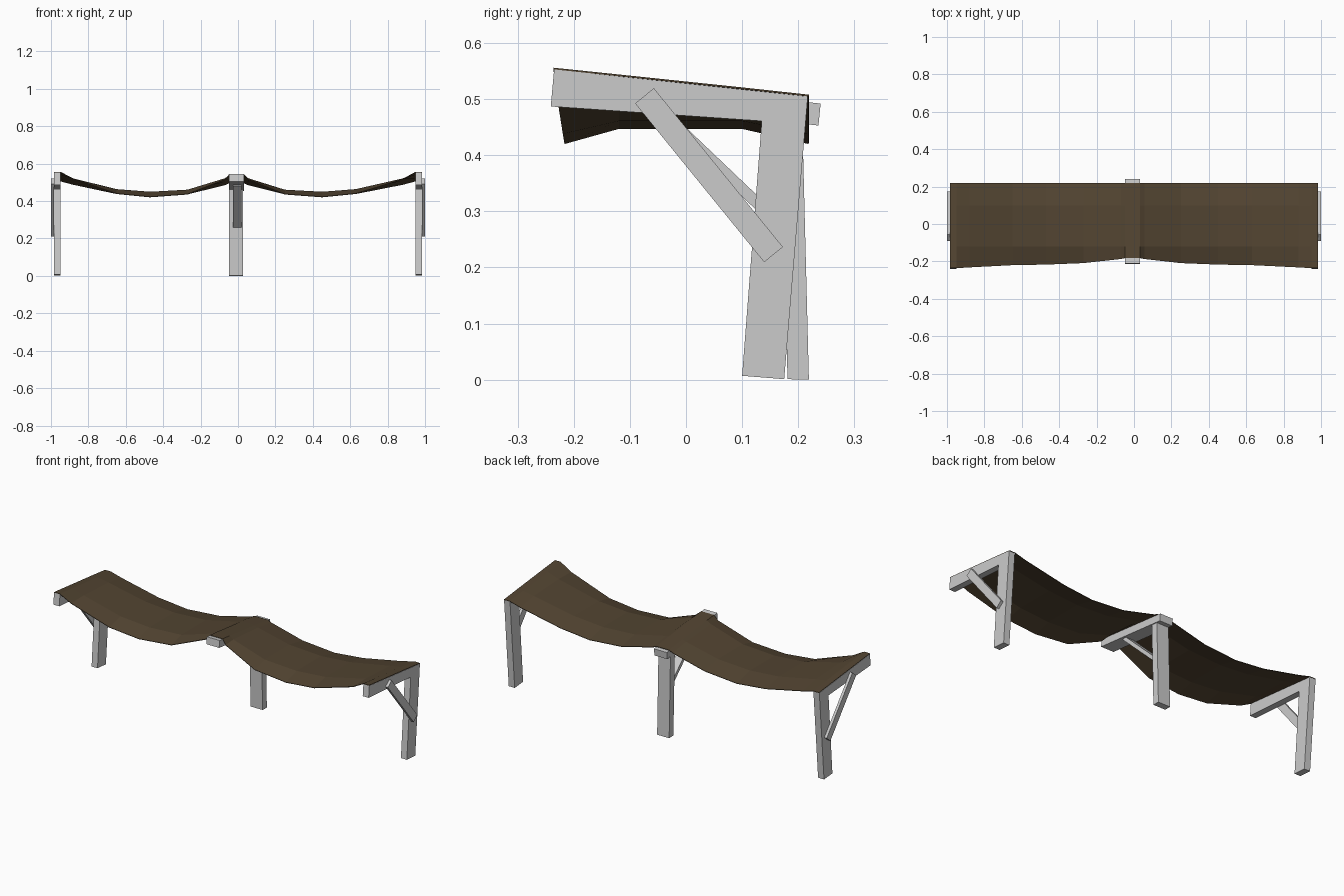
import bpy
import math

if "Cube" in bpy.data.objects:
    bpy.data.objects.remove(bpy.data.objects["Cube"])


def add_mesh(name, verts, faces):
    mesh = bpy.data.meshes.new(name)
    mesh.from_pydata(verts, [], faces)
    mesh.update()
    ob = bpy.data.objects.new(name, mesh)
    bpy.context.scene.collection.objects.link(ob)
    return ob


def prism(name, outline, x0, x1):
    """Extrude a counter-clockwise (y, z) outline from x0 to x1."""
    x0, x1 = min(x0, x1), max(x0, x1)
    n = len(outline)
    verts = [(x, y, z) for x in (x0, x1) for y, z in outline]
    faces = [tuple(reversed(range(n))), tuple(range(n, 2 * n))]
    faces += [(i, (i + 1) % n, (i + 1) % n + n, i + n) for i in range(n)]
    return add_mesh(name, verts, faces)


def bar(a, b, width):
    """Outline of a straight bar between two (y, z) points."""
    dy, dz = b[0] - a[0], b[1] - a[1]
    s = width / 2 / math.hypot(dy, dz)
    ny, nz = -dz * s, dy * s
    return [(a[0] - ny, a[1] - nz), (b[0] - ny, b[1] - nz),
            (b[0] + ny, b[1] + nz), (a[0] + ny, a[1] + nz)]


# End frames: leaning L of post and beam, with an outer brace
post = [(.10, .007), (.175, .001), (.217, .505), (.142, .511)]
beam = [(-.241, .487), (.135, .461), (.142, .511), (-.235, .553)]
frame = [post[0], post[1], post[2], beam[3], beam[0], beam[1]]
for side, s in (("left", -1), ("right", 1)):
    prism(side + "_frame", frame, s * .948, s * .985)
    prism(side + "_brace", bar((-.074, .506), (.156, .223), .043),
          s * .985, s * 1.0)

# Middle frame: wide post, cross beam and brace
prism("middle_post", [(.181, .001), (.219, 0), (.207, .47), (.168, .474)],
      -.048, .027)
prism("middle_beam", [(-.214, .504), (.236, .453), (.24, .492), (-.21, .544)],
      -.048, .032)
prism("middle_brace", bar((-.055, .488), (.178, .266), .02), -.027, .02)

# Cloth: columns of x, front y, then four heights from front to back
end_z = (.556, .544, .521, .508)
mid_z = (.543, .537, .512, .498)
columns = [
    (-.984, -.236, end_z), (-.948, -.236, end_z),
    (-.88, -.232, (.519, .521, .510, .490)),
    (-.65, -.220, (.441, .464, .464, .441)),
    (-.47, -.217, (.423, .450, .450, .423)),
    (-.27, -.209, (.438, .461, .461, .439)),
    (-.07, -.187, (.516, .522, .505, .488)),
    (-.048, -.182, mid_z), (.032, -.182, mid_z),
    (.055, -.187, (.516, .522, .505, .488)),
    (.25, -.209, (.438, .461, .461, .439)),
    (.45, -.217, (.423, .450, .450, .423)),
    (.63, -.220, (.441, .464, .464, .441)),
    (.88, -.232, (.519, .521, .510, .490)),
    (.948, -.236, end_z), (.984, -.236, end_z),
]
verts = [(x, y, z) for x, fy, zs in columns
         for y, z in zip((fy, -.12, .1, .219), zs)]
faces = [(4 * i + j, 4 * i + j + 4, 4 * i + j + 5, 4 * i + j + 1)
         for i in range(len(columns) - 1) for j in range(3)]
cloth = add_mesh("cloth_canopy", verts, faces)
mod = cloth.modifiers.new("thickness", 'SOLIDIFY')
mod.thickness = .003
mod.offset = -1

brown = bpy.data.materials.new("brown_cloth")
brown.diffuse_color = (.085, .058, .031, 1)
brown.use_nodes = True
brown.node_tree.nodes["Principled BSDF"].inputs["Base Color"].default_value = brown.diffuse_color
cloth.data.materials.append(brown)
